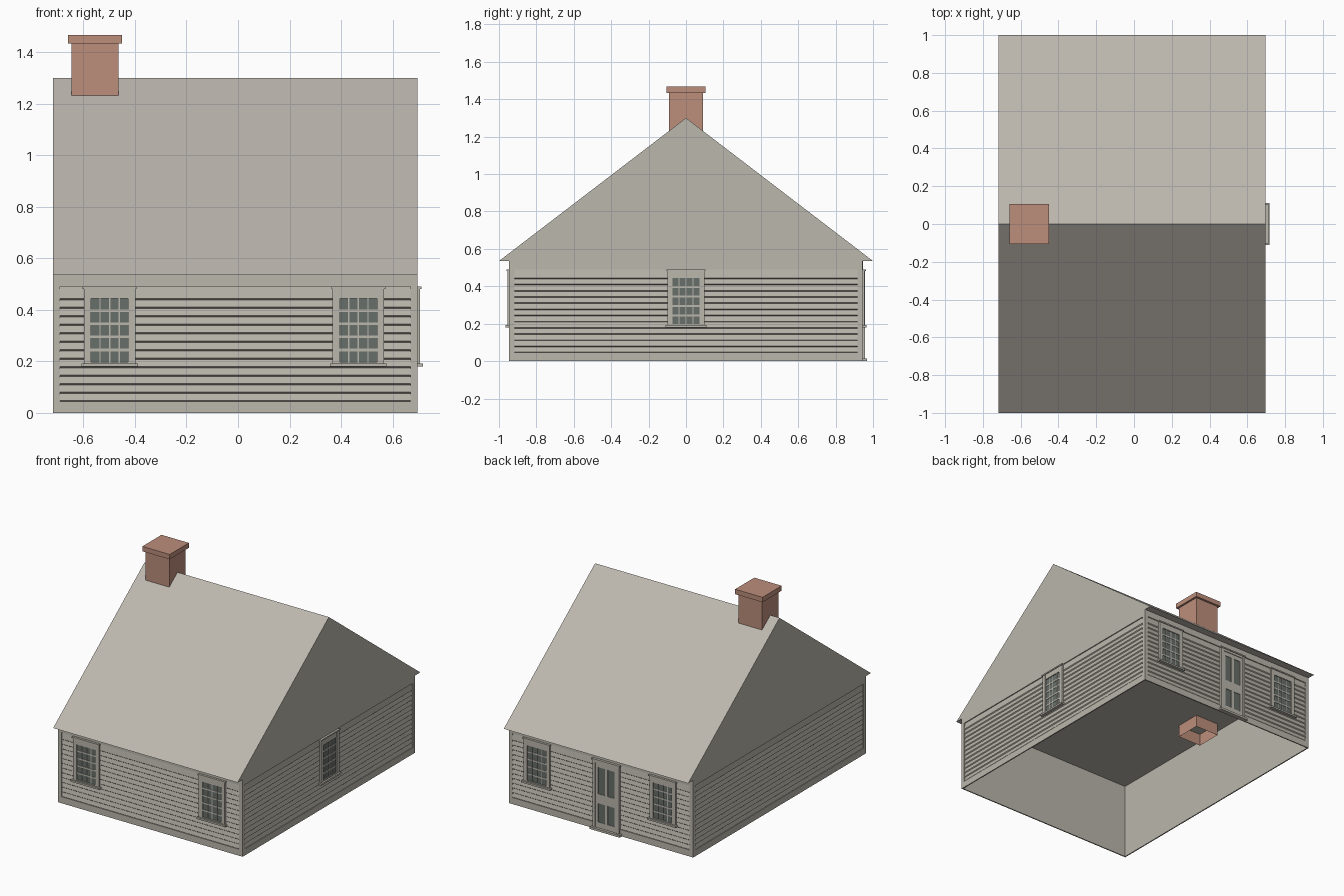
import bpy, bmesh, math
from mathutils import Matrix, Vector

cube = bpy.data.objects.get("Cube")
if cube:
    bpy.data.objects.remove(cube, do_unlink=True)


def make_material(name, red, green, blue):
    linear = [((c / 255 + 0.055) / 1.055) ** 2.4 for c in (red, green, blue)] + [1]
    mat = bpy.data.materials.new(name)
    mat.use_nodes = True
    mat.diffuse_color = linear
    mat.node_tree.nodes["Principled BSDF"].inputs["Base Color"].default_value = linear
    return mat


WALL = make_material("wall paint", 186, 183, 172)
ROOF = make_material("roof shingle", 188, 182, 173)
BRICK = make_material("chimney brick", 188, 142, 123)
GLASS = make_material("dark glass", 103, 110, 106)

CENTRE = Vector((-0.01, 0, 0))
HALF_X, HALF_Y = 0.707, 0.945
EAVE, RIDGE = 0.535, 1.3
SKIN = 0.008            # depth of trim and siding over the wall sheet
BASE, FRIEZE = 0.045, 0.49


def finish(name, bm, *mats, frame=None):
    bm.normal_update()
    mesh = bpy.data.meshes.new(name)
    bm.to_mesh(mesh)
    bm.free()
    for mat in mats:
        mesh.materials.append(mat)
    obj = bpy.data.objects.new(name, mesh)
    bpy.context.collection.objects.link(obj)
    obj.matrix_world = frame or Matrix.Translation(CENTRE)
    return obj


def add_box(bm, x, y, z):
    """Box from three (low, high) ranges."""
    verts = bmesh.ops.create_cube(bm, size=1)["verts"]
    for v in verts:
        v.co = [sum(r) / 2 + c * (r[1] - r[0]) for r, c in zip((x, y, z), v.co)]
    return verts


class Side:
    """One wall: u runs along it, depth is measured outward from its face."""

    def __init__(self, label, turn, reach, half):
        self.label, self.reach, self.half = label, reach, half
        self.frame = Matrix.Translation(CENTRE) @ Matrix.Rotation(math.radians(turn), 4, "Z")

    def box(self, bm, u, depth, z):
        add_box(bm, u, (-self.reach - depth[1], -self.reach - depth[0]), z)

    def done(self, part, bm, mat):
        finish(self.label + "_" + part, bm, mat, frame=self.frame)

    def cladding(self):
        # corner boards, base board and frieze
        edge = self.half - 0.027
        bm = bmesh.new()
        for u in ((-self.half, -edge), (edge, self.half)):
            self.box(bm, u, (-SKIN, 0), (0, EAVE))
        for z in ((0, BASE), (FRIEZE, EAVE)):
            self.box(bm, (-edge, edge), (-SKIN, 0), z)
        self.done("trim_boards", bm, WALL)
        # overlapping clapboards as one saw-tooth sheet
        profile, lip, pitch, count = [], 0.005, 0.033, 13
        for i in range(count):
            z = BASE - 0.002 + i * pitch
            profile += [(-SKIN + 0.001, z), (-0.001, z + lip)]
        profile.append((-SKIN + 0.001, FRIEZE))
        bm = bmesh.new()
        rows = [[bm.verts.new((u, -self.reach - d, z)) for u in (-edge, edge)]
                for d, z in profile]
        for a, b in zip(rows, rows[1:]):
            bm.faces.new((a[0], a[1], b[1], b[0]))
        self.done("clapboards", bm, WALL)

    def lattice(self, bm, u, half, z, columns, rows, depth):
        """Bars filling a rectangle around openings given as (low, high) ranges."""
        us = [-half] + [c for pair in columns for c in pair] + [half]
        zs = [z[0]] + [c for pair in rows for c in pair] + [z[1]]
        for a, b in zip(us[::2], us[1::2]):
            self.box(bm, (u + a, u + b), (-0.002, depth), z)
        for a, b in zip(zs[::2], zs[1::2]):
            self.box(bm, (u - half, u + half), (-0.002, depth - 0.0005), (a, b))

    def window(self, part, u):
        bm = bmesh.new()
        low, high, wide = 0.198, 0.443, 0.072
        columns = [(-wide + 0.0372 * i, -wide + 0.0372 * i + 0.0324) for i in range(4)]
        rows = [(low + 0.051 * i, low + 0.051 * i + 0.041) for i in range(5)]
        self.lattice(bm, u, wide, (low, high), columns, rows, 0.006)
        # casing, head and sill
        self.lattice(bm, u, 0.1, (0.185, 0.485), [(-wide, wide)], [(low, high)], 0.01)
        self.box(bm, (u - 0.105, u + 0.105), (-0.002, 0.015), (0.481, 0.49))
        self.box(bm, (u - 0.11, u + 0.11), (-0.002, 0.021), (0.18, 0.192))
        self.done(part + "_frame", bm, WALL)
        bm = bmesh.new()
        self.box(bm, (u - wide, u + wide), (-0.003, 0.003), (low, high))
        self.done(part + "_glass", bm, GLASS)

    def door(self, u):
        bm = bmesh.new()
        self.lattice(bm, u, 0.082, (0.012, 0.47), [(-0.062, -0.011), (0.011, 0.062)],
                     [(0.055, 0.185), (0.25, 0.435)], 0.007)
        # casing, head and threshold
        self.lattice(bm, u, 0.102, (0, 0.485), [(-0.082, 0.082)], [(0.012, 0.465)], 0.012)
        self.box(bm, (u - 0.108, u + 0.108), (-0.002, 0.017), (0.481, 0.49))
        self.box(bm, (u - 0.115, u + 0.115), (-0.002, 0.024), (0, 0.015))
        self.done("door_frame", bm, WALL)
        bm = bmesh.new()
        self.box(bm, (u - 0.08, u + 0.08), (-0.002, 0.003), (0.02, 0.46))
        self.done("door_panels", bm, GLASS)


# wall sheet, open at the bottom and hidden behind the cladding
bm = bmesh.new()
add_box(bm, (SKIN - HALF_X, HALF_X - SKIN), (SKIN - HALF_Y, HALF_Y - SKIN), (0, EAVE))
bmesh.ops.delete(bm, geom=[f for f in bm.faces if abs(f.normal.z) > 0.5], context="FACES_ONLY")
finish("wall_shell", bm, WALL)

# cladding and openings on the four walls
front = Side("front", 0, HALF_Y, HALF_X)
right = Side("left", 90, HALF_X, HALF_Y)
back = Side("back", 180, HALF_Y, HALF_X)
left = Side("right", 270, HALF_X, HALF_Y)
for side in (front, right, back, left):
    side.cladding()
for side in (front, back):
    side.window("window_a", -0.488)
    side.window("window_b", 0.477)
right.window("window", 0)
back.door(0.045)

# gable roof with a flat underside; the gable ends take the wall colour
bm = bmesh.new()
ends = [[bm.verts.new((x, y, z)) for y, z in ((-1, EAVE), (1, EAVE), (0, RIDGE))]
        for x in (-HALF_X, HALF_X)]
for end in ends:
    bm.faces.new(end)
for i in range(3):
    j = (i + 1) % 3
    bm.faces.new((ends[0][i], ends[0][j], ends[1][j], ends[1][i]))
bmesh.ops.recalc_face_normals(bm, faces=bm.faces[:])
for f in bm.faces:
    f.material_index = 1 if abs(f.normal.x) > 0.9 else 0
finish("roof", bm, ROOF, WALL)

# chimney stack, open below the ceiling, and its cap
place = Matrix.Translation((-0.555, 0, 0))
bm = bmesh.new()
add_box(bm, (-0.091, 0.091), (-0.09, 0.09), (0.45, 1.435))
bmesh.ops.delete(bm, geom=[f for f in bm.faces if f.normal.z < -0.5], context="FACES_ONLY")
finish("chimney_stack", bm, BRICK, frame=place)
bm = bmesh.new()
add_box(bm, (-0.105, 0.105), (-0.105, 0.105), (1.433, 1.467))
finish("chimney_cap", bm, BRICK, frame=place)
